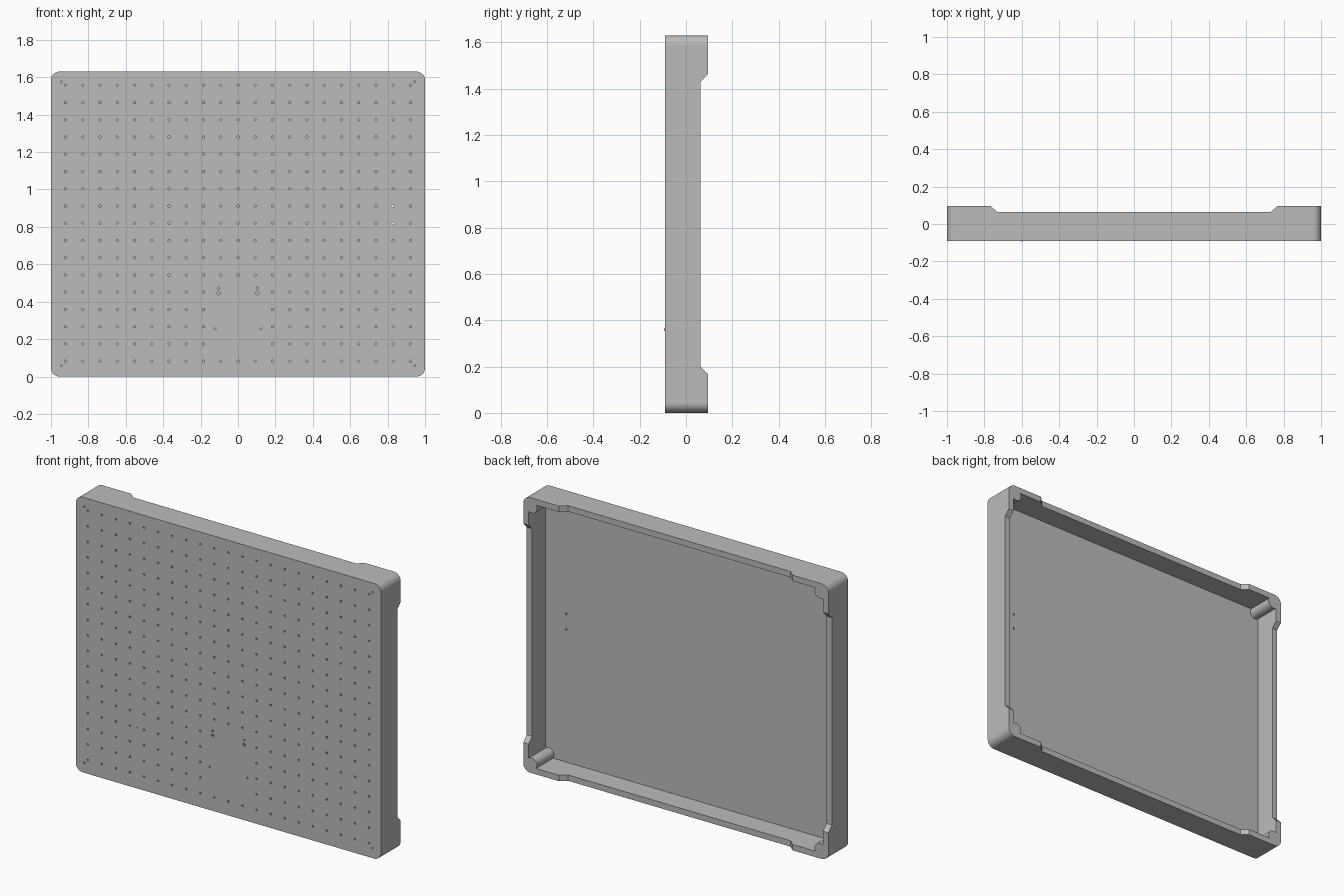
import bpy
import bmesh
from math import cos, sin, radians, pi

if "Cube" in bpy.data.objects:
    bpy.data.objects.remove(bpy.data.objects["Cube"], do_unlink=True)

W, H = 1.0, 1.63               # half width, full height
FRONT, RAIL, FOOT = -0.09, 0.063, 0.095
FLOOR, WALL = -0.065, 0.035
STEP = 0.0922

grey = bpy.data.materials.new("light_grey")
grey.use_nodes = True
colour = (0.5, 0.5, 0.5, 1)
grey.diffuse_color = colour
grey.node_tree.nodes["Principled BSDF"].inputs["Base Color"].default_value = colour


def add_prism(bm, points, lo, hi, place):
    """Extrude a 2D outline from lo to hi; place maps (u, v, depth) to xyz."""
    a = [bm.verts.new(place(u, v, lo)) for u, v in points]
    b = [bm.verts.new(place(u, v, hi)) for u, v in points]
    bm.faces.new(a)
    bm.faces.new(b[::-1])
    for i in range(len(a)):
        j = (i + 1) % len(a)
        bm.faces.new((a[j], a[i], b[i], b[j]))


def finish(bm, name):
    bmesh.ops.recalc_face_normals(bm, faces=bm.faces)
    mesh = bpy.data.meshes.new(name)
    bm.to_mesh(mesh)
    bm.free()
    mesh.materials.append(grey)
    ob = bpy.data.objects.new(name, mesh)
    bpy.context.collection.objects.link(ob)
    return ob


def prism(name, points, lo, hi, place):
    bm = bmesh.new()
    add_prism(bm, points, lo, hi, place)
    return finish(bm, name)


def along_y(u, v, d):
    return (u, d, v)


def along_z(u, v, d):
    return (u, v, d)


def along_x(u, v, d):
    return (d, u, v)


def arc(cx, cz, r, start, end, n):
    return [(cx + r * cos(radians(start + (end - start) * i / n)),
             cz + r * sin(radians(start + (end - start) * i / n))) for i in range(n + 1)]


def cut(target, cutter):
    cutter.hide_render = True
    mod = target.modifiers.new("cut", 'BOOLEAN')
    mod.operation = 'DIFFERENCE'
    mod.solver = 'EXACT'
    mod.object = cutter
    bpy.context.view_layer.objects.active = target
    bpy.ops.object.modifier_apply(modifier=mod.name)
    bpy.data.objects.remove(cutter, do_unlink=True)


# Rounded outer block, and pocket outline that wraps around a post in each corner
mid, rad = H / 2, 0.045
outline, pocket = [], []
for k, (sx, sz) in enumerate([(1, 1), (-1, 1), (-1, -1), (1, -1)]):
    outline += arc(sx * (W - rad), mid + sz * (mid - rad), rad, 90 * k, 90 * k + 90, 10)
    pocket += arc(sx * (W - 0.055), mid + sz * (mid - 0.055), 0.035,
                  90 * k - 55, 90 * k - 215, 12)
tray = prism("tray_body", outline, FRONT, FOOT, along_y)
cut(tray, prism("pocket_cutter", pocket, FLOOR, 0.2, along_y))

# Lowered rails between the corner feet, with sloped ends
lift = 0.2
cut(tray, prism("long_rail_cutter",
                [(-0.73, RAIL), (0.73, RAIL), (0.765, FOOT), (0.765, lift),
                 (-0.765, lift), (-0.765, FOOT)], -0.1, H + 0.1, along_z))
cut(tray, prism("short_rail_cutter",
                [(RAIL, 0.2), (FOOT, 0.167), (lift, 0.167),
                 (lift, H - 0.167), (FOOT, H - 0.167), (RAIL, H - 0.2)],
                -1.1, 1.1, along_x))

# Regular field of small holes, leaving a clear patch near the lower centre
holes = []
for col in range(-10, 11):
    for row in range(17):
        if abs(col) < 2 and 1 <= row <= 4:
            continue
        through = col == 9 and row in (8, 9)
        holes.append((col * STEP, 0.082 + row * STEP, 0.006, through))
# Corner, sensor and patch holes in mirrored pairs
for s in (-1, 1):
    holes += [(s * 0.945, 0.058, 0.005, False), (s * 0.945, H - 0.055, 0.005, False),
              (s * 0.104, 0.473, 0.006, False), (s * 0.104, 0.445, 0.009, False),
              (s * 0.123, 0.255, 0.005, False)]
bm = bmesh.new()
for x, z, r, through in holes:
    ring = [(x + r * cos(i * pi / 4), z + r * sin(i * pi / 4)) for i in range(8)]
    add_prism(bm, ring, FRONT - 0.02, 0.0 if through else FRONT + 0.015, along_y)
cut(tray, finish(bm, "hole_cutter"))

# Smooth the rounded corners and posts only
bpy.ops.object.select_all(action='DESELECT')
tray.select_set(True)
bpy.context.view_layer.objects.active = tray
bpy.ops.object.shade_smooth_by_angle(angle=radians(30))
weighted = tray.modifiers.new("even_normals", 'WEIGHTED_NORMAL')
weighted.keep_sharp = True

# Tiny raised pip on the front face
prism("front_pip", arc(-0.6, 0.36, 0.004, 0, 315, 7), FRONT - 0.004, FRONT + 0.004, along_y)
